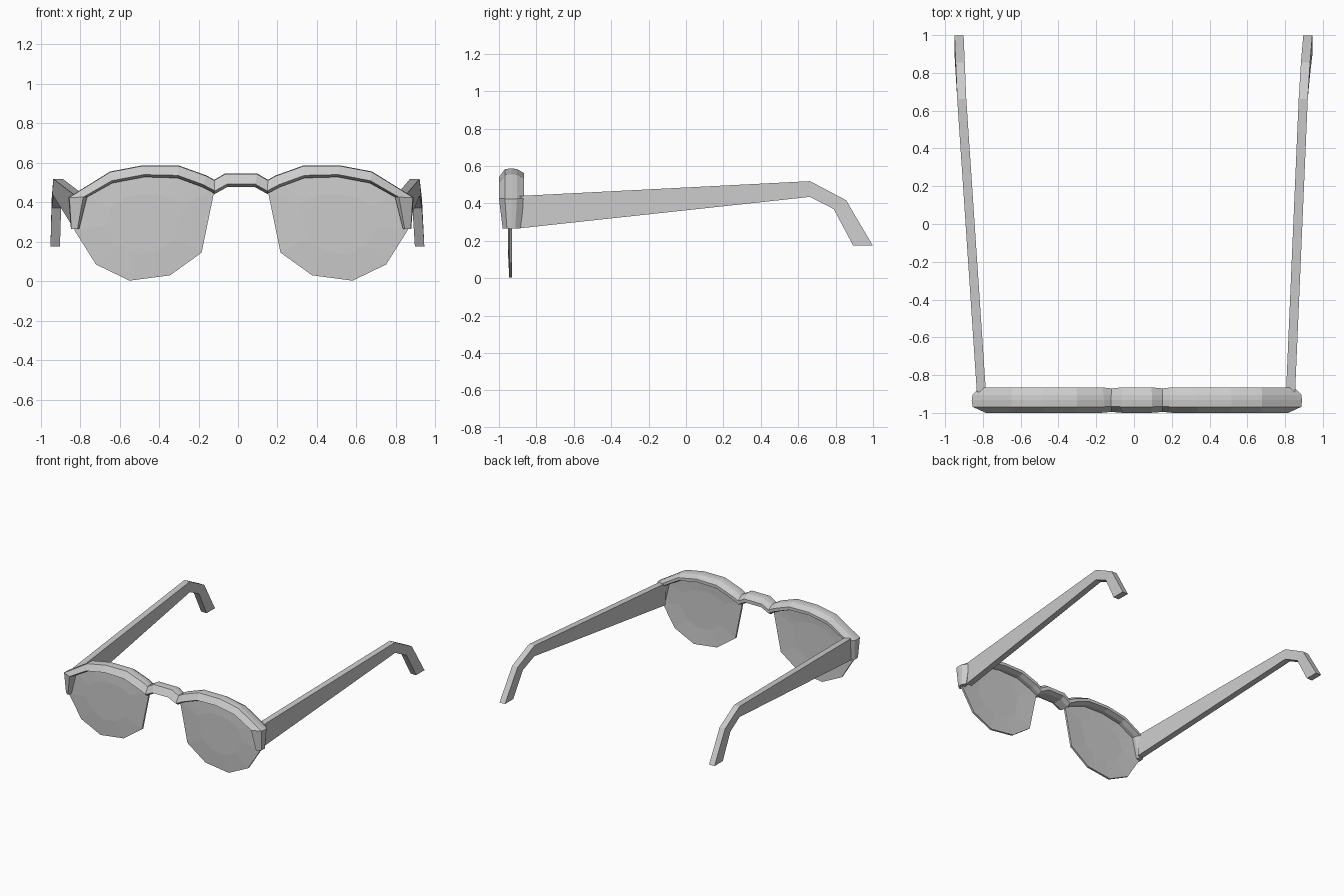
import bpy, bmesh

cube = bpy.data.objects.get("Cube")
if cube:
    bpy.data.objects.remove(cube, do_unlink=True)

CX = 0.0155  # middle of the front piece

grey = bpy.data.materials.new("light grey")
grey.use_nodes = True
grey.diffuse_color = (0.6, 0.6, 0.6, 1)
grey.node_tree.nodes["Principled BSDF"].inputs["Base Color"].default_value = (0.6, 0.6, 0.6, 1)


def loft(name, rings):
    """Skin a row of equal rings and cap both ends."""
    bm = bmesh.new()
    loops = [[bm.verts.new(p) for p in ring] for ring in rings]
    n = len(loops[0])
    for a, b in zip(loops, loops[1:]):
        for i in range(n):
            j = (i + 1) % n
            bm.faces.new((a[i], a[j], b[j], b[i]))
    bm.faces.new(loops[0])
    bm.faces.new(loops[-1])
    bmesh.ops.recalc_face_normals(bm, faces=bm.faces)
    mesh = bpy.data.meshes.new(name)
    bm.to_mesh(mesh)
    bm.free()
    mesh.materials.append(grey)
    obj = bpy.data.objects.new(name, mesh)
    bpy.context.collection.objects.link(obj)
    return obj


# Bevelled bar section: height share, depth offset from the bar's middle
MID_Y = -0.933
SECTION = [(1, -0.035), (1.05, 0), (1, 0.029), (0.6, 0.068), (0.2, 0.068),
           (0, 0.033), (0, -0.037), (0.22, -0.067)]


def bar(name, stations, side):
    """Sweep the section; a station is upper u, z, lower u, z, depth scale."""
    rings = []
    for uu, uz, lu, lz, depth in stations:
        rings.append([(CX + side * (lu + (uu - lu) * t), MID_Y + d * depth,
                       lz + (uz - lz) * t) for t, d in SECTION])
    return loft(name, rings)


# Brow bars with the down-turned outer corners
BROW = [(0.135, 0.51, 0.135, 0.445, 0.92),
        (0.176, 0.533, 0.196, 0.477, 1),
        (0.318, 0.584, 0.322, 0.523, 1),
        (0.50, 0.584, 0.49, 0.528, 1),
        (0.663, 0.553, 0.653, 0.497, 1),
        (0.87, 0.425, 0.78, 0.426, 1),
        (0.86, 0.265, 0.82, 0.265, 0.7)]

# Lens outline, as distance from the middle and height
LENS = [(0.565, 0.003), (0.36, 0.03), (0.20, 0.145), (0.135, 0.46),
        (0.19, 0.50), (0.32, 0.55), (0.49, 0.555), (0.655, 0.525),
        (0.79, 0.44), (0.845, 0.26), (0.735, 0.085)]

for label, side in (("left", 1), ("right", -1)):
    bar(label + "_brow", BROW, side)
    # Thin lens, slightly bulged to the front
    rings = []
    for scale, y in ((0.55, -0.952), (1, -0.945), (1, -0.929), (0.55, -0.936)):
        rings.append([(CX + side * (0.5 + (u - 0.5) * scale), y,
                       0.3 + (z - 0.3) * scale) for u, z in LENS])
    loft(label + "_lens", rings)

# Bridge between the brows
bridge_half = [(0.137, 0.51, 0.137, 0.44, 0.92), (0.08, 0.543, 0.07, 0.477, 1)]
mirrored = [(-a, b, -c, d, e) for a, b, c, d, e in reversed(bridge_half)]
bar("bridge", bridge_half + mirrored, 1)

# Temple arms: y and z of the top edge, then of the bottom edge
ARM = [(-0.89, 0.44, -0.89, 0.267), (0.663, 0.519, 0.663, 0.435),
       (0.856, 0.417, 0.79, 0.37), (0.998, 0.176, 0.893, 0.176)]
ARM_X = {"left_temple": (0.805, 0.872, 0.884, 0.896),
         "right_temple": (-0.784, -0.888, -0.896, -0.902)}
for name, inner_xs in ARM_X.items():
    out = 0.048 if inner_xs[0] > 0 else -0.048
    rings = []
    for x, (ty, tz, by, bz) in zip(inner_xs, ARM):
        rings.append([(x, ty, tz), (x + out, ty, tz), (x + out, by, bz), (x, by, bz)])
    loft(name, rings)
